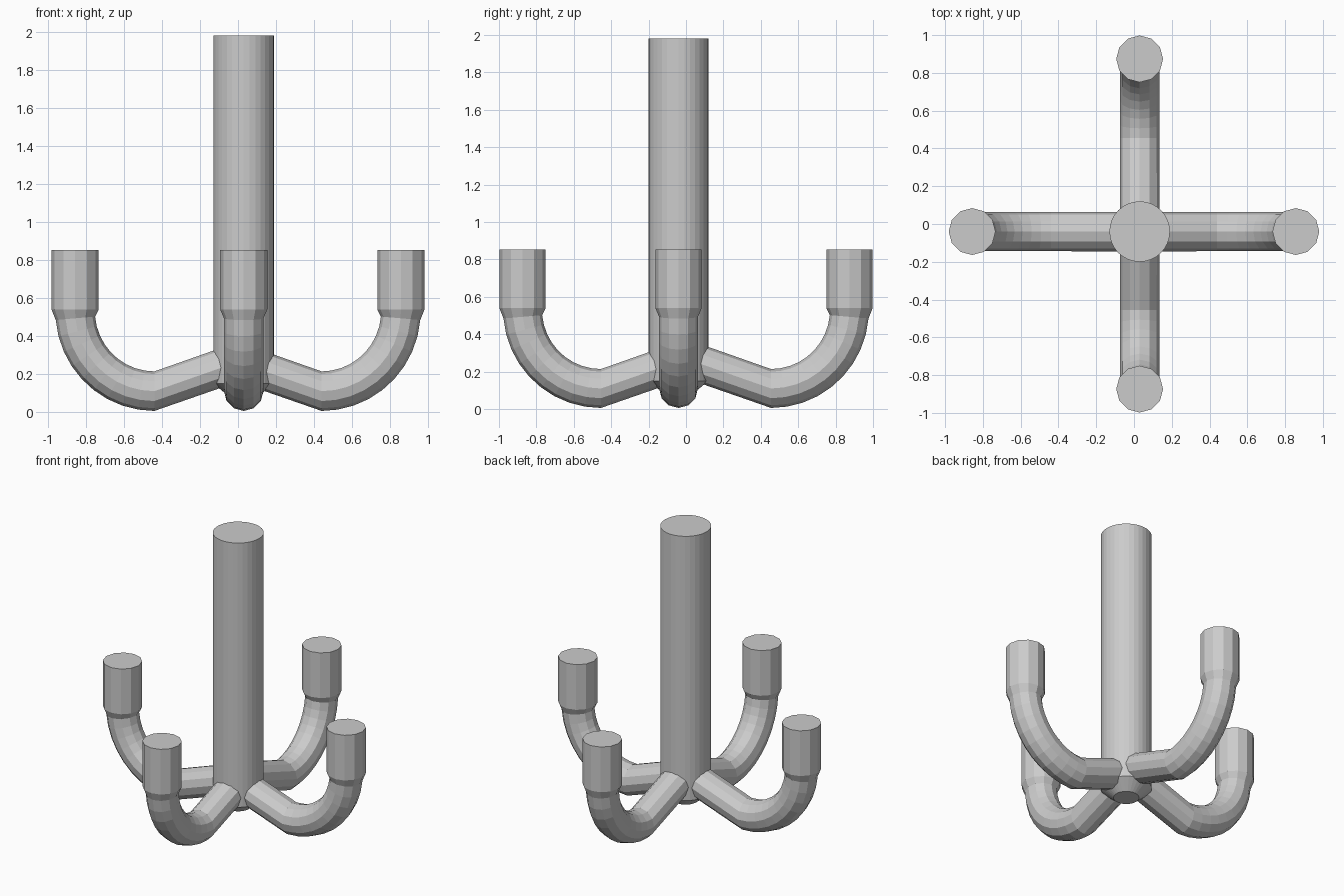
import bpy, bmesh
from math import sin, cos, pi, radians
from mathutils import Vector, Matrix

if "Cube" in bpy.data.objects:
    bpy.data.objects.remove(bpy.data.objects["Cube"])

CX, CY = 0.03, -0.04      # post centre


def finish(bm, name):
    bmesh.ops.recalc_face_normals(bm, faces=bm.faces)
    me = bpy.data.meshes.new(name)
    bm.to_mesh(me)
    bm.free()
    ob = bpy.data.objects.new(name, me)
    bpy.context.collection.objects.link(ob)
    return ob


def loft(name, rings, sides, matrix=Matrix()):
    """Skin rings given as (centre, in-plane axis, other axis, radius)."""
    bm = bmesh.new()
    loops = []
    for c, u, v, r in rings:
        loops.append([bm.verts.new(c + r * (u * cos(2 * pi * i / sides) + v * sin(2 * pi * i / sides)))
                      for i in range(sides)])
    for a, b in zip(loops, loops[1:]):
        for i in range(sides):
            j = (i + 1) % sides
            bm.faces.new((a[i], a[j], b[j], b[i]))
    bm.faces.new(loops[0])
    bm.faces.new(loops[-1])
    bm.transform(matrix)
    return finish(bm, name)


X, Y, Z = Vector((1, 0, 0)), Vector((0, 1, 0)), Vector((0, 0, 1))

# central post with tapered foot
loft("post", [(Vector((CX, CY, z)), X, Y, r)
              for z, r in ((0.085, 0.08), (0.15, 0.16), (1.98, 0.16))], 32)


def arm(name, angle, offset, kink, reach):
    """Straight inner run, quarter bend, then wider upright end."""
    bend = reach - kink
    zc = 0.11 + 0.42
    rings = [(Vector((0.03, 0, 0.11 + (kink - 0.03) * 0.35)), Z, Y, 0.105)]
    steps = 9
    for i in range(steps + 1):
        a = radians(85) * i / steps
        c = Vector((kink + bend * sin(a), 0, zc - 0.42 * cos(a)))
        rings.append((c, Vector((-sin(a), 0, cos(a))), Y, 0.104))
    for z in (0.54, 0.853):
        rings.append((Vector((reach, 0, z)), -X, Y, 0.124))
    m = Matrix.Translation(offset) @ Matrix.Rotation(radians(angle), 4, 'Z')
    loft(name, rings, 12, m)


# four arms
arm("right_arm", 0, (0, CY, 0), 0.44, 0.857)
arm("left_arm", 180, (0, CY, 0), 0.44, 0.857)
arm("back_arm", 90, (CX, 0, 0), 0.455, 0.874)
arm("front_arm", -90, (CX, 0, 0), 0.455, 0.874)
